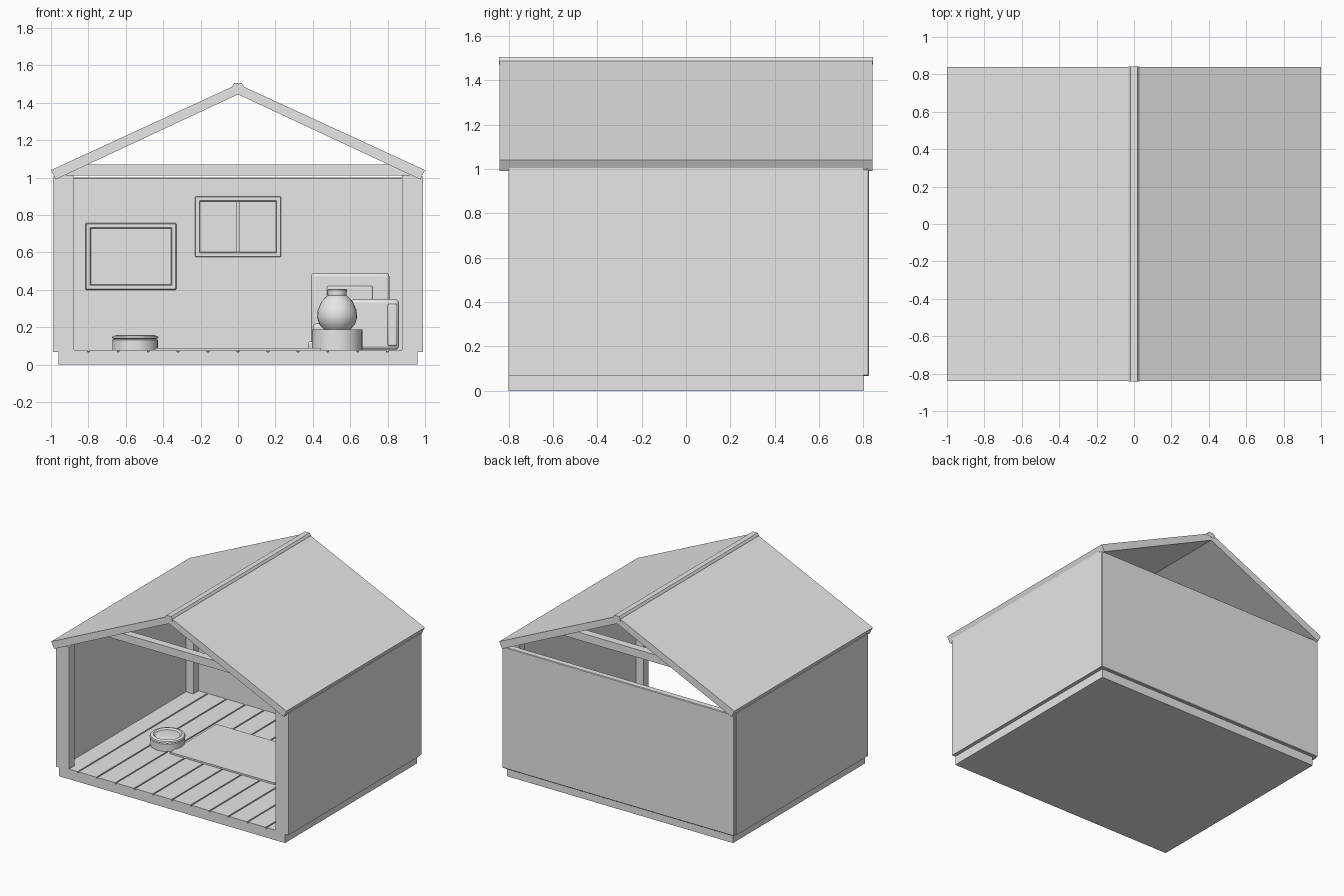
import bpy, bmesh, math
from mathutils import Vector

cube = bpy.data.objects.get("Cube")
if cube:
    bpy.data.objects.remove(cube, do_unlink=True)

grey = bpy.data.materials.new("plain_grey")
grey.use_nodes = True
grey.diffuse_color = (0.8, 0.8, 0.8, 1)
grey.node_tree.nodes["Principled BSDF"].inputs["Base Color"].default_value = (0.8, 0.8, 0.8, 1)


def finish(name, bm, bevel=0.0, segments=1, smooth=False):
    """Turn a bmesh into a named object with optional rounded edges."""
    bmesh.ops.recalc_face_normals(bm, faces=bm.faces)
    mesh = bpy.data.meshes.new(name)
    bm.to_mesh(mesh)
    bm.free()
    mesh.materials.append(grey)
    obj = bpy.data.objects.new(name, mesh)
    bpy.context.collection.objects.link(obj)
    if bevel:
        mod = obj.modifiers.new("rounded_edges", "BEVEL")
        mod.width, mod.segments = bevel, segments
    if smooth:
        bpy.ops.object.select_all(action="DESELECT")
        obj.select_set(True)
        bpy.context.view_layer.objects.active = obj
        bpy.ops.object.shade_smooth_by_angle(angle=math.radians(40))
    return obj


def box(name, x, y, z, bevel=0.0, segments=1):
    """Box given by its (low, high) range on each axis."""
    bm = bmesh.new()
    bmesh.ops.create_cube(bm, size=1)
    for v in bm.verts:
        v.co = Vector([r[0] if c < 0 else r[1] for c, r in zip(v.co, (x, y, z))])
    return finish(name, bm, bevel, segments, segments > 1)


def prism(name, outline, y0, y1):
    """Extrude an x-z outline along y."""
    bm = bmesh.new()
    face = bm.faces.new([bm.verts.new((x, y0, z)) for x, z in outline])
    new = bmesh.ops.extrude_face_region(bm, geom=[face])["geom"]
    bmesh.ops.translate(bm, vec=(0, y1 - y0, 0),
                        verts=[g for g in new if isinstance(g, bmesh.types.BMVert)])
    return finish(name, bm)


def lathe(name, profile, x, y, steps=32):
    """Spin a radius-height profile about a vertical axis."""
    bm = bmesh.new()
    verts = [bm.verts.new((r, 0, z)) for r, z in profile]
    edges = [bm.edges.new(p) for p in zip(verts, verts[1:])]
    bmesh.ops.spin(bm, geom=verts + edges, axis=(0, 0, 1), cent=(0, 0, 0),
                   angle=math.tau, steps=steps)
    bmesh.ops.remove_doubles(bm, verts=bm.verts, dist=0.0005)
    bmesh.ops.translate(bm, vec=(x, y, 0), verts=bm.verts)
    return finish(name, bm, smooth=True)


def frame(name, x, y, z, w):
    """Four bars forming a rectangular frame against the back wall."""
    box(name + "_bottom", x, y, (z[0], z[0] + w), 0.004)
    box(name + "_top", x, y, (z[1] - w, z[1]), 0.004)
    box(name + "_right", (x[0], x[0] + w), y, z, 0.004)
    box(name + "_left", (x[1] - w, x[1]), y, z, 0.004)


# Floor slab and planks
box("floor_base", (-0.96, 0.96), (-0.8, 0.8), (0, 0.067))
for i in range(12):
    x = -0.96 + i * 0.16
    box("floor_plank", (x + 0.005, x + 0.155), (-0.8, 0.79), (0.06, 0.077))

# Walls, corner posts and the two roof slopes
box("back_wall", (-0.985, 0.985), (0.775, 0.825), (0.067, 1.0), 0.004)
for s, side in ((-1, "right"), (1, "left")):
    box(side + "_wall", sorted((s * 0.94, s * 0.988)), (-0.8, 0.8), (0.067, 1.005))
    for y in (-0.8, 0.71):
        box(side + "_post", sorted((s * 0.877, s * 0.94)), (y, y + 0.065), (0.067, 1.015))
    prism(side + "_roof", [(0, 1.5), (s * 1.0, 1.04), (s * 0.975, 0.99), (0, 1.445)], -0.84, 0.84)

# Ridge cap and tie beams
prism("ridge_cap", [(-0.03, 1.47), (-0.03, 1.49), (-0.02, 1.505),
                    (0.02, 1.505), (0.03, 1.49), (0.03, 1.47)], -0.842, 0.842)
for y in (-0.47, 0.42):
    prism("tie_beam", [(-0.935, 1.01), (0.935, 1.01), (0.81, 1.07), (-0.81, 1.07)], y - 0.03, y + 0.03)

# Window with central bar
frame("window_frame", (-0.23, 0.23), (0.745, 0.78), (0.575, 0.9), 0.027)
box("window_glass", (-0.21, 0.21), (0.765, 0.778), (0.6, 0.88))
box("window_bar", (-0.008, 0.008), (0.75, 0.78), (0.6, 0.88))

# Pin board with notes
frame("board_frame", (-0.815, -0.33), (0.745, 0.78), (0.4, 0.757), 0.028)
box("board_panel", (-0.79, -0.35), (0.762, 0.778), (0.42, 0.73))
for x, z in ((-0.72, 0.55), (-0.585, 0.493), (-0.485, 0.582)):
    box("board_note", (x, x + 0.102), (0.757, 0.763), (z, z + 0.127))

# Rug and round cushion
box("rug", (-0.445, 0.445), (-0.19, 0.375), (0.075, 0.09))
lathe("round_cushion", [(0, 0.077), (0.122, 0.077), (0.122, 0.132), (0.11, 0.138), (0.125, 0.142),
                        (0.12, 0.152), (0.1, 0.158), (0.088, 0.148), (0.08, 0.15), (0, 0.152)], -0.55, -0.07)

# Armchair in the back corner
box("chair_back", (0.39, 0.81), (0.6, 0.71), (0.08, 0.49), 0.02, 3)
box("chair_back_pad", (0.475, 0.72), (0.585, 0.605), (0.2, 0.42), 0.008, 2)
box("chair_seat", (0.4, 0.8), (0.3, 0.62), (0.08, 0.22), 0.02, 3)
box("chair_arm", (0.6, 0.86), (0.3, 0.62), (0.08, 0.35), 0.02, 3)
box("chair_arm_trim", (0.8, 0.85), (0.285, 0.31), (0.1, 0.325), 0.008, 2)
box("chair_arm_patch", (0.66, 0.72), (0.294, 0.302), (0.18, 0.265))
box("chair_foot", (0.375, 0.42), (0.45, 0.6), (0.077, 0.125), 0.01, 2)

# Low round stand with a pot on it
lathe("pot_stand", [(0, 0.077), (0.135, 0.077), (0.135, 0.188), (0, 0.188)], 0.53, 0.08)
lathe("pot", [(0, 0.188), (0.07, 0.188), (0.095, 0.215), (0.107, 0.25), (0.104, 0.29), (0.085, 0.335),
              (0.06, 0.362), (0.05, 0.37), (0.052, 0.4), (0.048, 0.405), (0.04, 0.4), (0.04, 0.36),
              (0, 0.36)], 0.53, 0.08, 24)
